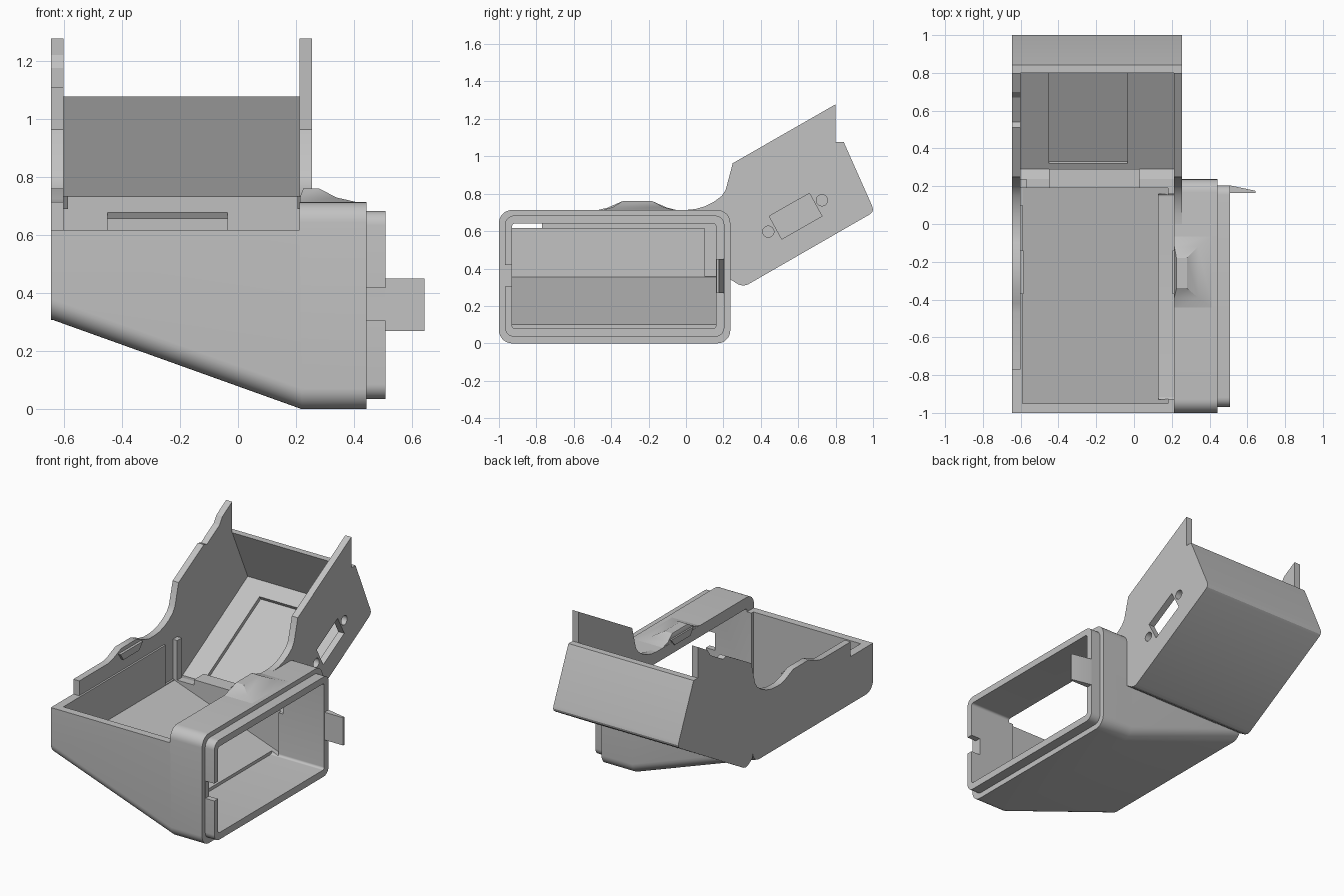
import bpy, bmesh
from math import sin, cos, pi, radians

if "Cube" in bpy.data.objects:
    bpy.data.objects.remove(bpy.data.objects["Cube"])

grey = bpy.data.materials.new("plain grey")
grey.use_nodes = True
COLOUR = (0.54, 0.54, 0.54, 1)
grey.diffuse_color = COLOUR
grey.node_tree.nodes["Principled BSDF"].inputs["Base Color"].default_value = COLOUR


def loft(name, rings):
    """Skin a list of equal-length point rings and cap both ends."""
    bm = bmesh.new()
    loops = [[bm.verts.new(p) for p in ring] for ring in rings]
    n = len(loops[0])
    for a, b in zip(loops, loops[1:]):
        for i in range(n):
            j = (i + 1) % n
            bm.faces.new((a[i], a[j], b[j], b[i]))
    bm.faces.new(loops[0][::-1])
    bm.faces.new(loops[-1])
    bmesh.ops.recalc_face_normals(bm, faces=bm.faces)
    mesh = bpy.data.meshes.new(name)
    bm.to_mesh(mesh)
    bm.free()
    obj = bpy.data.objects.new(name, mesh)
    bpy.context.collection.objects.link(obj)
    mesh.materials.append(grey)
    return obj


def plate(name, outline, x0, x1):
    """Extrude a (y, z) outline along x."""
    return loft(name, [[(x, y, z) for y, z in outline] for x in (x0, x1)])


def box(name, x0, x1, y0, y1, z0, z1):
    return plate(name, [(y0, z0), (y1, z0), (y1, z1), (y0, z1)], x0, x1)


def ring(x, y0, y1, z0, z1, r, steps=8):
    """Rounded rectangle standing across x."""
    corners = [(y1 - r, z1 - r), (y0 + r, z1 - r), (y0 + r, z0 + r), (y1 - r, z0 + r)]
    pts = []
    for k, (cy, cz) in enumerate(corners):
        for s in range(steps + 1):
            a = pi / 2 * (k + s / steps)
            pts.append((x, cy + r * cos(a), cz + r * sin(a)))
    return pts


def cut(obj, *cutters):
    bpy.context.view_layer.objects.active = obj
    for c in cutters:
        mod = obj.modifiers.new("cut", 'BOOLEAN')
        mod.operation, mod.solver, mod.object = 'DIFFERENCE', 'EXACT', c
        bpy.ops.object.modifier_apply(modifier=mod.name)
        bpy.data.objects.remove(c)


LEFT, RIGHT = (-0.645, -0.602), (0.212, 0.255)

# Main housing with sloped floor and rectangular collar
body = loft("housing", [ring(-0.645, -1, 0.237, 0.31, 0.713, 0.07),
                        ring(0.22, -1, 0.237, 0, 0.713, 0.07),
                        ring(0.442, -1, 0.237, 0, 0.713, 0.07)])
cavity = loft("cavity", [[(x, -0.95, z), (x, 0.19, z), (x, 0.19, 1), (x, -0.95, 1)]
                         for x, z in ((-0.59, 0.355), (0.18, 0.082))])
cut(body,
    box("top_cutter", -0.8, 0.212, -1.2, 0.4, 0.617, 1.1),
    cavity,
    loft("mouth_cutter", [ring(x, -0.93, 0.16, 0.08, 0.64, 0.015) for x in (0.13, 0.6)]),
    box("rear_cutter", -0.602, 0.212, 0.1, 0.4, 0.36, 1.1))

# Stepped rim on the mouth with a notch for a clip
rim = loft("mouth_rim", [ring(x, -0.968, 0.205, 0.035, 0.683, 0.05) for x in (0.44, 0.508)])
cut(rim,
    loft("rim_cutter", [ring(x, -0.93, 0.16, 0.08, 0.64, 0.015) for x in (0.4, 0.6)]),
    box("notch_cutter", 0.443, 0.6, -1.1, -0.9, 0.305, 0.418))

# Tapered latch tongue beside the mouth
tongue = [(0.43, 0.163), (0.642, 0.163), (0.642, 0.176), (0.51, 0.204), (0.43, 0.204)]
loft("latch_tongue", [[(x, y, z) for x, y in tongue] for z in (0.27, 0.45)])

# Shared outline of the tilted tray
hollow = [(0.0, 0.713), (0.05, 0.718), (0.1, 0.732), (0.15, 0.757), (0.19, 0.787),
          (0.212, 0.82), (0.25, 0.963)]
tray_back = [(0.8, 1.278), (0.8, 1.077), (0.843, 1.077)]
tray_under = [(0.995, 0.735), (1.0, 0.715), (0.995, 0.7), (0.98, 0.688),
              (0.33, 0.314), (0.305, 0.308), (0.28, 0.315), (0.237, 0.342)]

# Left wall: rises from the housing, dips, then climbs the tray
bump = [(-0.47, 0.713), (-0.42, 0.725), (-0.34, 0.76), (-0.18, 0.76), (-0.1, 0.725), (-0.05, 0.713)]
edge_notch = [(0.51, 1.11), (0.54, 1.1), (0.67, 1.175), (0.7, 1.22)]
plate("left_wall", [(-0.77, 0.617), (-0.77, 0.713)] + bump + hollow + edge_notch
      + tray_back + tray_under + [(0.237, 0.617)], *LEFT)

# Right tray wall with a slanted port and two screw holes
right_wall = plate("right_tray_wall", hollow + tray_back + tray_under
                   + [(0.2, 0.36), (0.2, 0.66), (0.15, 0.69), (0.0, 0.69)], *RIGHT)
port = plate("port_cutter", [(0.445, 0.68), (0.66, 0.802), (0.727, 0.68), (0.512, 0.557)], 0.1, 0.4)
holes = [loft("hole_cutter", [ring(x, y - 0.03, y + 0.03, z - 0.03, z + 0.03, 0.0299)
                              for x in (0.1, 0.4)])
         for y, z in ((0.44, 0.597), (0.727, 0.765))]
cut(right_wall, port, *holes)

# Tray floor and end wall, with a shallow screen recess
tray = plate("tray_floor", tray_back[1:] + tray_under
             + [(0.237, 0.36), (0.29, 0.345), (0.96, 0.732)], LEFT[1], RIGHT[0])
bpy.ops.mesh.primitive_cube_add(size=1, location=(-0.243, 0.592, 0.519), rotation=(radians(30), 0, 0))
recess = bpy.context.object
recess.name = "recess_cutter"
recess.scale = (0.415, 0.63, 0.046)
bpy.context.view_layer.update()
cut(tray, recess)

# Hinge-side bar and corner post inside
box("retaining_bar", -0.45, 0.03, 0.19, 0.29, 0.34, 0.395)
box("corner_post", -0.603, -0.57, 0.19, 0.237, 0.35, 0.617)

# Finger catches on both top edges
loft("right_catch", [[(x0, y0, z), (x1, y0, z), (x1, y1, z), (x0, y1, z)]
                     for x0, x1, y0, y1, z in ((0.213, 0.42, -0.45, -0.06, 0.711),
                                               (0.213, 0.34, -0.39, -0.12, 0.729),
                                               (0.225, 0.28, -0.34, -0.18, 0.76))])
for name, x0, x1 in (("left_catch_lip", -0.605, -0.585), ("right_catch_lip", 0.205, 0.23)):
    loft(name, [[(x0, a, z), (x1, a, z), (x1, b, z), (x0, b, z)]
                for a, b, z in ((-0.34, -0.18, 0.69), (-0.37, -0.14, 0.735))])

# Smooth the rounded corners, keep edges crisp
bpy.ops.object.select_all(action='DESELECT')
for obj in bpy.context.scene.objects:
    if obj.type == 'MESH' and grey.name in obj.data.materials:
        obj.select_set(True)
        bpy.context.view_layer.objects.active = obj
bpy.ops.object.shade_smooth_by_angle(angle=radians(25))
